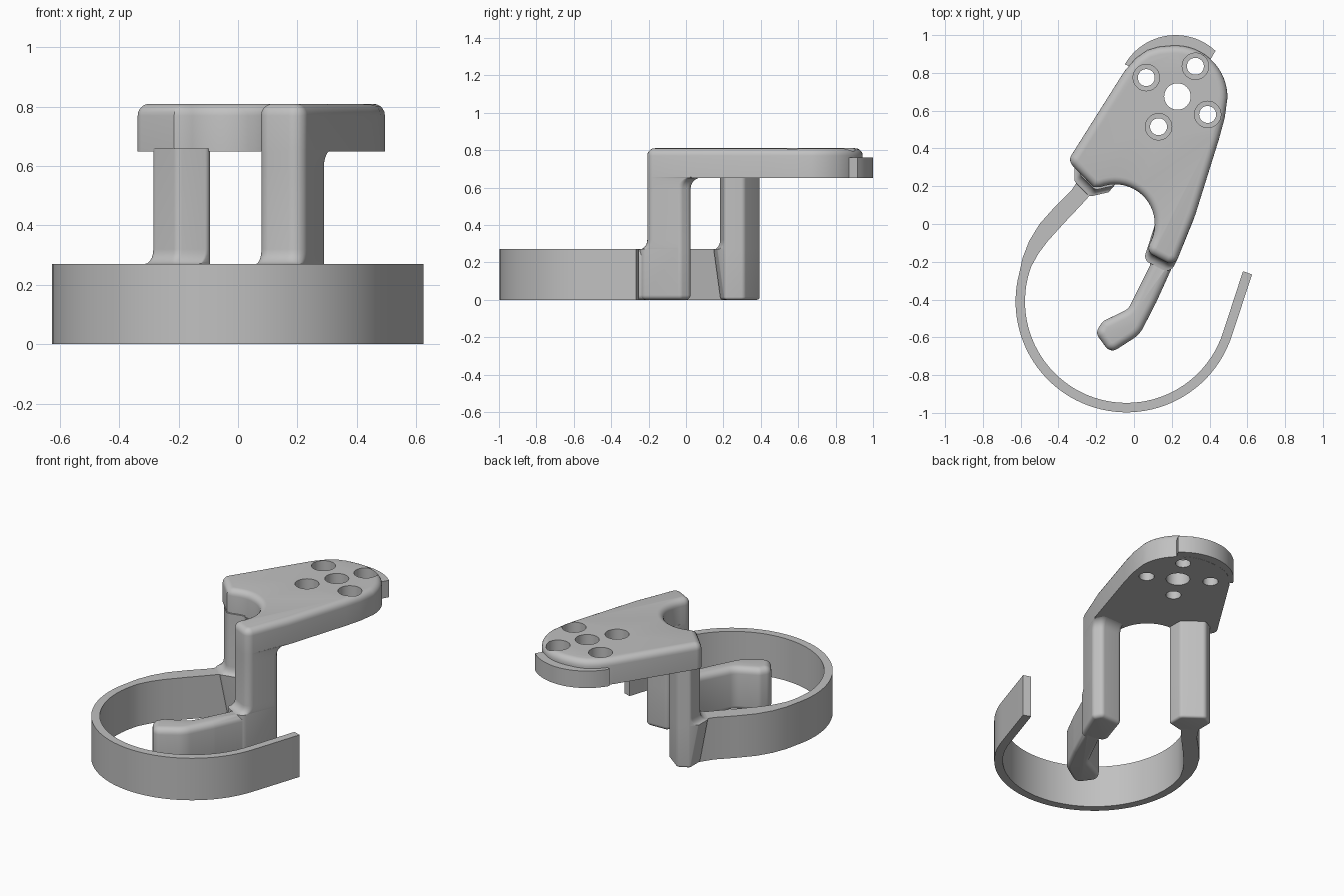
import bpy, bmesh, math
from mathutils import Vector

if "Cube" in bpy.data.objects:
    bpy.data.objects.remove(bpy.data.objects["Cube"], do_unlink=True)

GREY = (0.53, 0.53, 0.53, 1.0)
mat = bpy.data.materials.new("plain grey")
mat.use_nodes = True
mat.diffuse_color = GREY
mat.node_tree.nodes["Principled BSDF"].inputs["Base Color"].default_value = GREY


def arc(cx, cy, r, a0, a1, n):
    """Points along an arc, angles in degrees."""
    angles = [math.radians(a0 + (a1 - a0) * i / n) for i in range(n + 1)]
    return [(cx + r * math.cos(a), cy + r * math.sin(a)) for a in angles]


def rounded(corners, steps=6):
    """Closed outline; a corner given as (x, y, r) is filleted."""
    out = []
    for i, c in enumerate(corners):
        p = Vector(c[:2])
        if len(c) == 2:
            out.append(p)
            continue
        a = (Vector(corners[i - 1][:2]) - p).normalized()
        b = (Vector(corners[(i + 1) % len(corners)][:2]) - p).normalized()
        half = a.angle(b) / 2
        t = c[2] / math.tan(half)
        mid = p + (a + b).normalized() * (c[2] / math.sin(half))
        start, end = p + a * t - mid, p + b * t - mid
        for k in range(steps + 1):
            out.append(mid + start.lerp(end, k / steps).normalized() * c[2])
    return out


def inset(pts, d):
    """Offset an anticlockwise outline inwards with mitred corners."""
    res = []
    for i, p in enumerate(pts):
        e1, e2 = (p - pts[i - 1]).normalized(), (pts[(i + 1) % len(pts)] - p).normalized()
        n1, n2 = Vector((-e1.y, e1.x)), Vector((-e2.y, e2.x))
        res.append(p + (n1 + n2) * (d / max(0.3, 1 + n1.dot(n2))))
    return res


def bevel(z, r, top, n=5):
    """Rings (inset, height) of a quarter-round edge ending at height z."""
    rings = []
    for i in range(n + 1):
        a = math.pi / 2 * i / n
        rings.append((r * (1 - math.cos(a)), z - r + r * math.sin(a)) if top
                     else (r * (1 - math.sin(a)), z + r - r * math.cos(a)))
    return rings


def solid(name, outline, rings):
    """Stack rings (inset, z, optional sideways pull) of one outline."""
    pts = [Vector(p) for p in outline]
    if sum(pts[i - 1].cross(p) for i, p in enumerate(pts)) < 0:
        pts.reverse()
    centre = sum(pts, Vector((0, 0))) / len(pts)
    bm = bmesh.new()
    loops = []
    for ring in rings:
        pull = Vector(ring[2]) if len(ring) > 2 else Vector((0, 0))
        loop = []
        for p in inset(pts, ring[0]):
            q = p + pull if (p - centre).dot(pull) > 0 else p
            loop.append(bm.verts.new((q.x, q.y, ring[1])))
        loops.append(loop)
    bm.faces.new(loops[0][::-1])
    bm.faces.new(loops[-1])
    n = len(pts)
    for lo, hi in zip(loops, loops[1:]):
        for i in range(n):
            j = (i + 1) % n
            bm.faces.new((lo[i], lo[j], hi[j], hi[i]))
    mesh = bpy.data.meshes.new(name)
    bm.to_mesh(mesh)
    bm.free()
    mesh.materials.append(mat)
    ob = bpy.data.objects.new(name, mesh)
    bpy.context.collection.objects.link(ob)
    return ob


def activate(ob):
    bpy.ops.object.select_all(action='DESELECT')
    ob.select_set(True)
    bpy.context.view_layer.objects.active = ob


def fillet(z, size, vec, up):
    """Rings flaring sideways by vec at height z; up = flare at the top."""
    rings = []
    for i in range(6):
        a = math.pi / 2 * i / 5
        f, h = 1 - math.cos(a), size * math.sin(a)
        rings.append((0, z - size + h if up else z + size - h, (vec[0] * f, vec[1] * f)))
    return rings if up else rings[::-1]


# Mounting plate with a rounded top edge and a finger cut-out
plate_outline = rounded(
    [(0.215, -0.225, 0.045), (0.27, -0.085), (0.325, 0.05), (0.40, 0.29), (0.45, 0.45),
     (0.48, 0.56)]
    + arc(0.22, 0.67, 0.275, 0, 95, 14)
    + [(0.13, 0.938), (0.07, 0.92), (0.01, 0.878), (-0.05, 0.81),
       (-0.35, 0.335, 0.045), (-0.215, 0.195)]
    + arc(-0.1, 0, 0.21, 112, -30, 20)
    + [(0.07, -0.15, 0.042)])
plate = solid("mounting_plate", plate_outline, [(0, 0.65)] + bevel(0.81, 0.04, True))

# Bolt holes: a plain centre hole and four counterbored ones
holes = [(0.23, 0.675, 0.07), (0.065, 0.775, 0.045), (0.325, 0.835, 0.045),
         (0.39, 0.58, 0.045), (0.13, 0.515, 0.045)]
for x, y, r in holes:
    cutter = solid("hole_cutter", arc(x, y, 0.07, 0, 348.75, 31),
                   [(0.07 - r, 0.6), (0.07 - r, 0.70), (0, 0.701), (0, 0.9)])
    cutter.hide_render = True
    activate(plate)
    mod = plate.modifiers.new("hole", 'BOOLEAN')
    mod.operation = 'DIFFERENCE'
    mod.solver = 'EXACT'
    mod.object = cutter
    bpy.ops.object.modifier_apply(modifier=mod.name)
    bpy.data.objects.remove(cutter, do_unlink=True)

# Curved lip around the end of the plate
lip = solid("plate_lip", arc(0.22, 0.69, 0.31, 47, 150, 24) + arc(0.22, 0.67, 0.265, 145, 47, 20),
            [(0, 0.651), (0, 0.76)])

# Leg under the narrow tip of the plate
left_leg = solid(
    "left_leg",
    rounded([(0.07, -0.15, 0.04), (0.215, -0.225, 0.045), (0.292, -0.03, 0.03),
             (0.262, 0.025, 0.03), (0.115, 0.02, 0.03), (0.10, -0.06)]),
    [(r[0], r[1], (-0.02, -0.04)) for r in bevel(0, 0.025, False)]
    + fillet(0.27, 0.05, (-0.02, -0.04), False)
    + fillet(0.655, 0.06, (0.028, 0.065), True))

# Leg under the wide corner of the plate
right_leg = solid(
    "right_leg",
    rounded([(-0.285, 0.26, 0.03), (-0.205, 0.18, 0.03), (-0.095, 0.205, 0.02),
             (-0.095, 0.31, 0.03), (-0.215, 0.4, 0.03), (-0.285, 0.36, 0.02)]),
    bevel(0, 0.015, False) + fillet(0.27, 0.05, (-0.03, -0.035), False) + [(0, 0.66)])

# Bent inner finger growing out of the left leg
finger = solid(
    "inner_finger",
    rounded([(0.20, -0.18), (0.085, -0.18), (0.085, -0.22), (-0.03, -0.45, 0.08),
             (-0.165, -0.515, 0.045), (-0.205, -0.575, 0.045), (-0.125, -0.685, 0.045),
             (0.03, -0.585, 0.15), (0.12, -0.41, 0.15), (0.215, -0.2)]),
    bevel(0, 0.025, False) + bevel(0.27, 0.04, True))

# Open hoop with a widened root at the right leg
hoop = solid(
    "hoop",
    [(-0.27, 0.27), (-0.33, 0.18), (-0.42, 0.09), (-0.50, 0.0), (-0.555, -0.09),
     (-0.59, -0.18)]
    + arc(-0.04, -0.41, 0.587, 165, 342, 48)
    + [(0.625, -0.267), (0.577, -0.25)]
    + arc(-0.04, -0.41, 0.537, 342, 160, 48)
    + [(-0.505, -0.155), (-0.46, -0.095), (-0.37, 0.005), (-0.28, 0.10), (-0.19, 0.20)],
    [(0, 0.0), (0, 0.27)])

for part in (plate, lip, left_leg, right_leg, finger, hoop):
    activate(part)
    bpy.ops.object.shade_smooth_by_angle(angle=math.radians(32))
